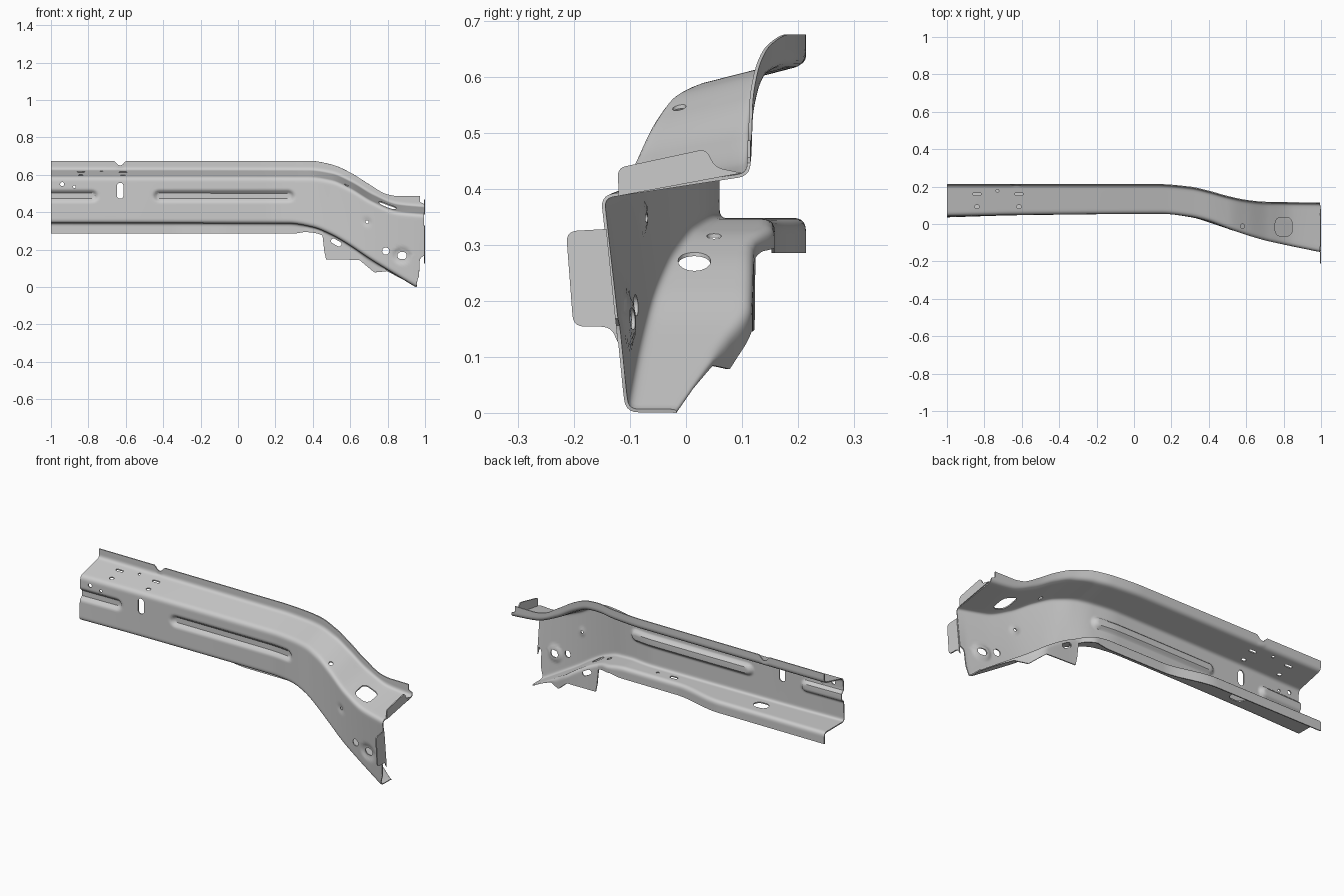
import bpy, bmesh, math
from functools import lru_cache

if "Cube" in bpy.data.objects:
    bpy.data.objects.remove(bpy.data.objects["Cube"])

THICK = 0.006


def linear(pts):
    def f(x):
        if x <= pts[0][0]:
            return pts[0][1]
        for (a, p), (b, q) in zip(pts, pts[1:]):
            if x <= b:
                return p + (q - p) * (x - a) / (b - a)
        return pts[-1][1]
    return f


def smooth(pts):
    # Monotone cubic curve through the points
    n = len(pts)
    s = [(pts[i + 1][1] - pts[i][1]) / (pts[i + 1][0] - pts[i][0]) for i in range(n - 1)]
    m = [s[0]] + [2 * a * b / (a + b) if a * b > 0 else 0 for a, b in zip(s, s[1:])] + [s[-1]]

    def f(x):
        x = max(pts[0][0], min(pts[-1][0], x))
        i = 0
        while i < n - 2 and x > pts[i + 1][0]:
            i += 1
        h = pts[i + 1][0] - pts[i][0]
        t = (x - pts[i][0]) / h
        return ((2*t**3 - 3*t*t + 1) * pts[i][1] + (t**3 - 2*t*t + t) * h * m[i]
                + (3*t*t - 2*t**3) * pts[i + 1][1] + (t**3 - t*t) * h * m[i + 1])
    return f


def rounded_path(pts, r, counts, k=4):
    # Open polyline with filleted corners; gives (label, y, z), label = segment + fraction
    out = []
    last = len(pts) - 2
    for i in range(last + 1):
        (ay, az), (by, bz) = pts[i], pts[i + 1]
        length = math.hypot(by - ay, bz - az)
        c = min(r / length, 0.45)
        t0, t1 = (c if i else 0), (1 - c if i < last else 1)
        for j in range(counts[i] + 1):
            t = t0 + (t1 - t0) * j / counts[i]
            out.append((i + j / counts[i] * 0.98 + 0.01, ay + (by - ay) * t, az + (bz - az) * t))
        if i < last:
            cy, cz = pts[i + 2]
            d = min(r / math.hypot(cy - by, cz - bz), 0.45)
            p, q = out[-1][1:], (by + (cy - by) * d, bz + (cz - bz) * d)
            for j in range(1, k + 1):
                t = j / (k + 1)
                w = ((1 - t)**2, 2 * t * (1 - t), t * t)
                out.append((i + 1, w[0]*p[0] + w[1]*by + w[2]*q[0], w[0]*p[1] + w[1]*bz + w[2]*q[1]))
    return out


def new_object(name, verts, faces):
    me = bpy.data.meshes.new(name)
    me.from_pydata(verts, [], faces)
    ob = bpy.data.objects.new(name, me)
    bpy.context.collection.objects.link(ob)
    bm = bmesh.new()
    bm.from_mesh(me)
    bmesh.ops.recalc_face_normals(bm, faces=bm.faces)
    bm.to_mesh(me)
    bm.free()
    return ob


def finish(ob):
    bpy.ops.object.select_all(action='DESELECT')
    ob.select_set(True)
    bpy.context.view_layer.objects.active = ob
    for m in list(ob.modifiers):
        bpy.ops.object.modifier_apply(modifier=m.name)
    bpy.ops.object.shade_smooth_by_angle(angle=math.radians(35))


# Edge lines of the rail along x
y_front_top = smooth([(-1, .045), (-.6, .052), (.15, .057), (.3, .042), (.4, .018), (.5, -.02),
                      (.6, -.055), (.7, -.085), (.8, -.108), (1, -.15)])
y_front_low = smooth([(-1, .038), (-.6, .05), (.15, .057), (.3, .04), (.45, -.005), (.55, -.038),
                      (.68, -.07), (.8, -.088), (.96, -.106)])
y_back_top = smooth([(-1, .211), (.12, .211), (.3, .197), (.4, .175), (.5, .147), (.6, .126), (.7, .116), (1, .112)])
y_back_low = smooth([(-1, .211), (-.35, .211), (-.05, .156), (.36, .155), (.46, .12), (.64, .115),
                     (.73, .076), (.82, .035), (.95, -.02)])
z_front_top = smooth([(-1, .585), (.38, .583), (.5, .566), (.6, .523), (.72, .452), (.85, .4), (1, .385)])
z_low = smooth([(-1, .345), (.27, .343), (.4, .323), (.5, .283), (.6, .225), (.7, .157), (.8, .095), (.95, .004)])
z_tip_curve = smooth([(-1, .675), (.38, .675), (.5, .655), (.6, .612), (.7, .55), (.8, .495), (.86, .486), (1, .486)])
notch = linear([(-.66, 0), (-.64, .024), (-.62, .024), (-.6, 0)])
z_low_tip = linear([(.3, .285), (.36, .295), (.42, .288), (.455, .275), (.465, .148), (.65, .145),
                    (.73, .078), (.8, .085), (.83, .2)])
x_end = linear([(0, .972), (.9, .972), (1, .995), (2.58, .995), (2.62, .972), (2.88, .968), (3, .955)])


@lru_cache(None)
def section(x):
    yb, yf, zc = y_back_top(x), y_front_top(x), z_front_top(x)
    yr, zd = y_back_low(x), z_low(x)
    tip = min(z_low_tip(x), zd - .012) if x < .8 else zd - max(.004, .012 - (x - .8) * .1)
    return rounded_path([(yb, z_tip_curve(x) - notch(x)), (yb, zc + .04), (yf, zc),
                         (y_front_low(x), zd), (yr, zd), (yr, tip)], .02, (5, 12, 26, 12, 6))


def bead(x, z, x0, x1, zc, r, depth):
    # Pressed capsule-shaped stiffener
    d = math.hypot(x - max(x0, min(x1, x)), z - zc)
    t = max(0, min(1, (r - d) / .022))
    return depth * t * t * (3 - 2 * t)


# Main rail: channel section swept along x
N = 210
labels = [p[0] for p in section(0.0)]
M = len(labels)
verts = []
for i in range(N + 1):
    for j, v in enumerate(labels):
        x = round(-1 + i / N * (x_end(v) + 1), 4)
        _, y, z = section(x)[j]
        if 2 < v < 3:
            y += bead(x, z, -.42, .27, .487, .036, .018) + bead(x, z, -1.1, -.78, .487, .036, .018)
            y += bead(x, z, .87, .88, .168, .05, .008) + bead(x, z, .69, .69, .348, .03, .005)
        verts.append((x, y, z))
faces = [(i*M + j, i*M + j + 1, (i+1)*M + j + 1, (i+1)*M + j) for i in range(N) for j in range(M - 1)]
rail = new_object("frame_rail", verts, faces)
sol = rail.modifiers.new("thickness", 'SOLIDIFY')
sol.thickness, sol.offset = THICK, 0

# Hole cutters: rounded boxes pushed through one panel each
cv, cf = [], []


def hole(cx, cy, cz, w, h, axis='z', r=None, angle=0, depth=.05):
    r = min(w, h) / 2 - 1e-4 if r is None else r
    ring = []
    for q, (sx, sy) in enumerate([(1, 1), (-1, 1), (-1, -1), (1, -1)]):
        for k in range(7):
            a = math.pi / 2 * (q + k / 6)
            px, py = sx*(w/2 - r) + r*math.cos(a), sy*(h/2 - r) + r*math.sin(a)
            ring.append((px*math.cos(angle) - py*math.sin(angle), px*math.sin(angle) + py*math.cos(angle)))
    b, n = len(cv), len(ring)
    for d in (-depth, depth):
        for px, py in ring:
            cv.append((cx + px, cy + py, cz + d) if axis == 'z' else (cx + px, cy + d, cz + py))
    cf.append(tuple(range(b + n - 1, b - 1, -1)))
    cf.append(tuple(range(b + n, b + 2 * n)))
    cf.extend((b + k, b + (k+1) % n, b + n + (k+1) % n, b + n + k) for k in range(n))


# Front wall holes
for x, z, w, h in [(-.63, .515, .036, .085), (-.94, .55, .022, .022), (-.875, .536, .015, .015),
                   (.79, .192, .038, .038), (.877, .168, .05, .038), (.69, .348, .016, .016)]:
    hole(x, y_front_top(x) + .02, z, w, h, 'y')
# Side tab slot
hole(.525, .117, .238, .06, .026, 'y', angle=-.5, depth=.03)
# Top panel holes
for x, y, w, h in [(-.84, .16, .045, .014), (-.84, .092, .026, .018), (-.615, .16, .045, .014),
                   (-.615, .092, .026, .018), (-.73, .177, .015, .015), (.58, -.012, .02, .024)]:
    hole(x, y, z_front_top(x) + .02, w, h)
hole(.8, -.015, z_front_top(.8) + .02, .09, .1, r=.03, depth=.06)
# Bottom panel holes
for x, y, w, h in [(-.55, .125, .085, .06), (0, .105, .045, .022), (.1, .105, .018, .018),
                   (.53, .015, .06, .058), (.435, .05, .024, .026)]:
    hole(x, y, z_low(x), w, h, depth=.06)
cutter = new_object("hole_cutter", cv, cf)
cutter.hide_render = True
cut = rail.modifiers.new("holes", 'BOOLEAN')
cut.operation, cut.solver, cut.object = 'DIFFERENCE', 'EXACT', cutter
finish(rail)
bpy.data.objects.remove(cutter)


# End flanges: upright plates folded out at x = 1
def plate(name, pts, r=.02):
    ring = [(y, z) for _, y, z in rounded_path(pts, r, [1] * (len(pts) - 1))]
    n = len(ring)
    vs = [(x, y, z) for x in (1 - THICK, 1) for y, z in ring]
    fs = [tuple(range(n)), tuple(range(n, 2 * n))]
    fs += [(k, (k+1) % n, n + (k+1) % n, n + k) for k in range(n)]
    finish(new_object(name, vs, fs))


plate("upper_end_flange", [(-.12, .387), (-.122, .437), (.036, .471), (.052, .438), (.1, .428)], .015)
plate("side_end_flange", [(-.142, .328), (-.214, .324), (-.201, .154), (-.135, .154), (-.121, .125)])
